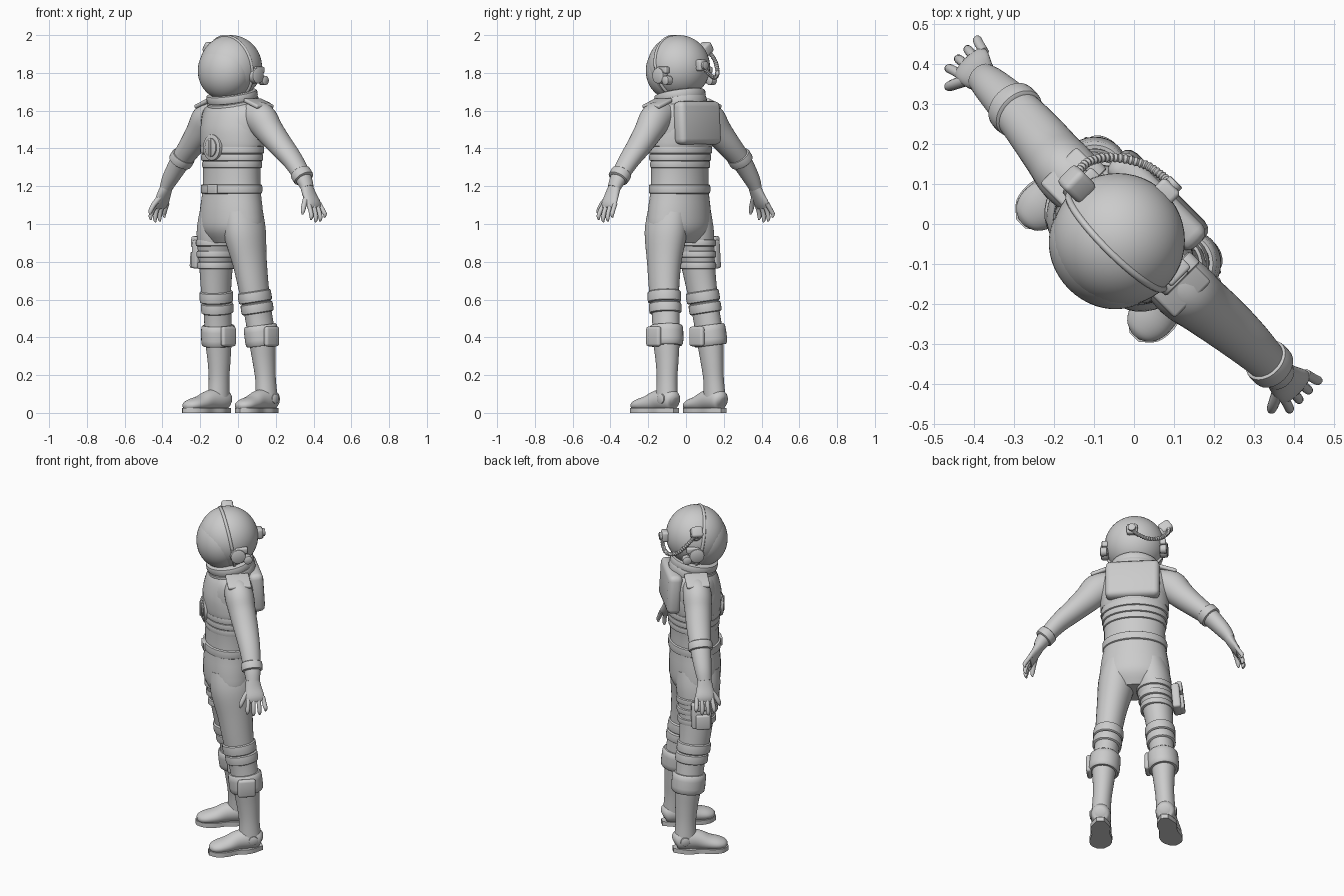
import bpy, bmesh, math
from mathutils import Vector, Matrix

cube = bpy.data.objects.get("Cube")
if cube:
    bpy.data.objects.remove(cube)

GREY = bpy.data.materials.new("suit grey")
GREY.use_nodes = True
GREY.diffuse_color = (0.6, 0.6, 0.6, 1)
GREY.node_tree.nodes["Principled BSDF"].inputs["Base Color"].default_value = (0.6, 0.6, 0.6, 1)
parts = []


def finish(name, bm, angle=40):
    bmesh.ops.recalc_face_normals(bm, faces=bm.faces[:])
    mesh = bpy.data.meshes.new(name)
    bm.to_mesh(mesh)
    bm.free()
    mesh.materials.append(GREY)
    ob = bpy.data.objects.new(name, mesh)
    bpy.context.collection.objects.link(ob)
    bpy.ops.object.select_all(action='DESELECT')
    ob.select_set(True)
    bpy.context.view_layer.objects.active = ob
    bpy.ops.object.shade_smooth_by_angle(angle=math.radians(angle))
    parts.append(ob)
    return ob


def spline(pts, n):
    """Smooth curve through tuples of any length."""
    out, last = [], len(pts) - 1
    for i in range(last):
        a, b, c, d = (pts[max(0, min(last, k))] for k in (i - 1, i, i + 1, i + 2))
        for j in range(n):
            t = j / n
            out.append(tuple(q + t / 2 * (r - p + t * (2*p - 5*q + 4*r - s + t * (3*q - p - 3*r + s)))
                             for p, q, r, s in zip(a, b, c, d)))
    return out + [tuple(pts[-1])]


def loft(name, sections, smooth=4, ref=(0, 1, 0), sides=32, ripple=0):
    """Skin elliptical rings (x, y, z, radius across, radius deep) along a path."""
    rings = spline(sections, smooth) if smooth > 1 else sections
    bm = bmesh.new()
    prev = None
    for i, (x, y, z, r1, r2) in enumerate(rings):
        t = (Vector(rings[min(i + 1, len(rings) - 1)][:3]) - Vector(rings[max(i - 1, 0)][:3])).normalized()
        u = Vector(ref).cross(t).normalized()
        v = t.cross(u)
        k = 1 + ripple * (i % 2)
        ring = []
        for j in range(sides):
            a = math.tau * j / sides
            ring.append(bm.verts.new(Vector((x, y, z)) + u * r1 * k * math.cos(a) + v * r2 * k * math.sin(a)))
        if prev:
            for j in range(sides):
                m = (j + 1) % sides
                bm.faces.new((prev[j], prev[m], ring[m], ring[j]))
        else:
            bm.faces.new(ring)
        prev = ring
    bm.faces.new(prev)
    return finish(name, bm)


def band(name, centre, r1, r2, height, axis=(0, 0, 1), ref=(0, 1, 0), puff=0.008):
    """Rounded sleeve around a limb or body."""
    c, ax = Vector(centre), Vector(axis).normalized()
    rows = ((-.5, 0), (-.42, .8), (-.2, 1), (.2, 1), (.42, .8), (.5, 0))
    return loft(name, [(*(c + ax * height * f), r1 + puff * p, r2 + puff * p) for f, p in rows], 1, ref)


def ball(name, centre, size, tilt=0):
    bm = bmesh.new()
    bmesh.ops.create_uvsphere(bm, u_segments=48, v_segments=28, radius=1)
    bm.transform(Matrix.Translation(centre) @ Matrix.Rotation(tilt, 4, 'X') @ Matrix.Diagonal((*size, 1)))
    return finish(name, bm)


def block(name, centre, size, turn=(0, 0, 0), bevel=0.012):
    bm = bmesh.new()
    bmesh.ops.create_cube(bm, size=1)
    bm.transform(Matrix.Diagonal((*size, 1)))
    bmesh.ops.bevel(bm, geom=bm.edges[:], offset=bevel, segments=3, affect='EDGES', profile=0.5)
    rot = Matrix.Rotation(turn[2], 4, 'Z') @ Matrix.Rotation(turn[1], 4, 'Y') @ Matrix.Rotation(turn[0], 4, 'X')
    bm.transform(Matrix.Translation(centre) @ rot)
    return finish(name, bm)


# Torso, vest and belt
loft("torso", [(0, -.05, .9, .12, .09), (0, -.05, .97, .19, .135), (0, -.05, 1.06, .19, .142),
               (0, -.048, 1.18, .172, .135), (0, -.046, 1.3, .17, .134), (0, -.04, 1.42, .185, .142),
               (0, -.035, 1.53, .195, .145), (0, -.03, 1.61, .185, .12), (0, -.03, 1.66, .1, .09)])
loft("vest", [(0, -.042, 1.41, .184, .144), (0, -.042, 1.42, .19, .152), (0, -.038, 1.5, .188, .157),
              (0, -.036, 1.58, .172, .14), (0, -.03, 1.64, .14, .105), (0, -.03, 1.66, .1, .08)])
band("belt", (0, -.048, 1.185), .172, .137, .05)
block("belt_buckle", (0, -.19, 1.185), (.07, .02, .05), bevel=.006)
for i in range(3):
    band(f"waist_rib_{i}", (0, -.044, 1.315 + .038 * i), .169 + .006 * i, .134 + .004 * i, .037, puff=.007)
band("chest_emblem_rim", (0, -.182, 1.405), .056, .062, .04, (0, 1, 0), (0, 0, 1))
band("chest_emblem", (0, -.2, 1.405), .038, .045, .02, (0, 1, 0), (0, 0, 1), .004)
block("emblem_bar", (0, -.21, 1.405), (.016, .012, .085), bevel=.004)
block("back_pack", (0, .085, 1.535), (.3, .08, .23), (.06, 0, 0), .03)

# Collar and helmet
band("lower_collar", (0, -.035, 1.635), .13, .118, .05, (0, -.25, 1), puff=.014)
band("upper_collar", (0, -.045, 1.675), .125, .12, .045, (0, -.2, 1), puff=.014)
ball("helmet_shell", (0, -.055, 1.832), (.167, .165, .168))
ball("visor", (0, -.092, 1.815), (.157, .138, .158), math.radians(-8))
loft_rim = []
for i in range(49):
    a = math.tau * i / 48
    loft_rim.append((.166 * math.cos(a), -.062 - .03 * math.sin(a), 1.827 + .166 * math.sin(a), .009, .009))
loft("visor_rim", loft_rim, 1, (.01, 1, .2), 10)
for s, side in ((1, "left"), (-1, "right")):
    band(f"{side}_ear_disc", (s * .163, -.03, 1.785), .034, .034, .045, (s, 0, 0), (0, 0, 1))
    band(f"{side}_ear_knob", (s * .165, .025, 1.76), .02, .02, .04, (s, 0, 0), (0, 0, 1), .005)
    block(f"{side}_visor_hinge", (s * .16, -.01, 1.815), (.035, .07, .035), bevel=.008)
block("helmet_lamp", (-.172, -.03, 1.925), (.07, .065, .06), (0, .6, 0), .014)
band("lamp_stub", (-.14, -.03, 1.89), .022, .022, .06, (-1, 0, .8))
block("rear_valve", (0, .112, 1.84), (.06, .05, .06), bevel=.012)
band("valve_cap", (0, .14, 1.84), .018, .018, .02, (0, 1, 0), (0, 0, 1), .004)
loft("breathing_hose", [(-.19, -.015, 1.91, .009, .009), (-.19, .03, 1.86, .009, .009),
                        (-.155, .08, 1.8, .009, .009), (-.09, .122, 1.775, .009, .009),
                        (-.03, .135, 1.8, .009, .009), (0, .13, 1.835, .009, .009)],
     12, (.1, .1, 1), 12, .35)

for s, side in ((1, "left"), (-1, "right")):
    # Arm: shoulder pad, sleeve and cuff
    block(f"{side}_shoulder_pad", (s * .185, -.03, 1.638), (.11, .13, .022), (0, s * .35, 0), .009)
    loft(f"{side}_arm", [(s * .13, -.03, 1.585, .07, .07), (s * .2, -.028, 1.555, .088, .08),
                         (s * .26, -.022, 1.49, .076, .074), (s * .33, -.014, 1.42, .064, .068),
                         (s * .42, -.008, 1.335, .052, .058), (s * .495, -.008, 1.245, .042, .047),
                         (s * .53, -.01, 1.19, .03, .038)])
    cx, cz, cr = ((.487, 1.257, .046) if s > 0 else (.412, 1.345, .055))
    band(f"{side}_cuff", (s * cx, -.008, cz), cr, cr + .005, .05, (s * .66, 0, -.75))
    # Glove with four fingers and a thumb
    loft(f"{side}_palm", [(s * .52, -.01, 1.205, .03, .036), (s * .545, -.01, 1.155, .024, .046),
                          (s * .57, -.005, 1.11, .02, .052), (s * .58, -.003, 1.085, .012, .044)], 4)
    for i in range(4):
        y, drop = -.042 + .027 * i, (0, .012, .008, -.012)[i]
        loft(f"{side}_finger_{i}", [(s * .568, y, 1.11, .012, .012), (s * .592, y * 1.15, 1.07, .012, .012),
                                    (s * .602, y * 1.25, 1.04 - drop, .011, .011),
                                    (s * .598, y * 1.25, 1.022 - drop, .004, .004)], 3, sides=12)
    loft(f"{side}_thumb", [(s * .545, -.03, 1.15, .016, .016), (s * .562, -.066, 1.105, .014, .014),
                           (s * .57, -.084, 1.07, .012, .012), (s * .57, -.088, 1.05, .004, .004)], 3, sides=12)

    # Leg, knee bands and shin cuff
    loft(f"{side}_leg", [(s * .088, -.05, 1.06, .09, .12), (s * .102, -.05, .95, .101, .122),
                         (s * .125, -.038, .8, .085, .098), (s * .142, -.022, .65, .074, .085),
                         (s * .152, 0, .52, .068, .078), (s * .163, .015, .4, .068, .075),
                         (s * .168, .026, .28, .058, .064), (s * .174, .032, .18, .052, .057),
                         (s * .18, .035, .08, .054, .062)])
    band(f"{side}_upper_knee_band", (s * .144, -.018, .615), .076, .086, .06, (s * .1, .12, -1))
    band(f"{side}_lower_knee_band", (s * .149, -.006, .555), .073, .083, .055, (s * .1, .12, -1))
    band(f"{side}_shin_cuff", (s * .162, .014, .41), .077, .084, .11, (s * .08, .1, -1), puff=.01)
    block(f"{side}_shin_pad", (s * .162 + .085, .005, .405), (.03, .1, .105), bevel=.014)

    # Boot and sole
    loft(f"{side}_boot", [(s * .178, .1, .06, .022, .02), (s * .178, .085, .065, .048, .05),
                          (s * .18, .04, .07, .056, .06), (s * .184, -.03, .065, .053, .055),
                          (s * .19, -.09, .05, .058, .042), (s * .196, -.145, .042, .057, .034),
                          (s * .199, -.18, .037, .04, .024), (s * .2, -.195, .035, .014, .01)],
         4, (0, 0, -1))
    outline = spline([(s * .178, .104, .02), (s * .184, .03, .054), (s * .187, -.04, .05),
                      (s * .193, -.11, .063), (s * .198, -.165, .052), (s * .2, -.2, .016)], 4)
    bm = bmesh.new()
    loop = [bm.verts.new((x + w, y, 0)) for x, y, w in outline]
    loop += [bm.verts.new((x - w, y, 0)) for x, y, w in reversed(outline)]
    sole = bmesh.ops.extrude_face_region(bm, geom=[bm.faces.new(loop)])["geom"]
    bmesh.ops.translate(bm, vec=(0, 0, .026), verts=[g for g in sole if isinstance(g, bmesh.types.BMVert)])
    finish(f"{side}_sole", bm)
    band(f"{side}_ankle_disc", (s * .225, .045, .075), .022, .022, .03, (s, 0, 0), (0, 0, 1), .004)

# Holster strapped to the right thigh
for i, z in enumerate((.9, .84, .78)):
    band(f"thigh_strap_{i}", (-.112 - .1 * (.9 - z), -.046 + .06 * (.9 - z), z),
         .095 - .08 * (.9 - z), .115 - .12 * (.9 - z), .036, puff=.007)
block("holster", (-.232, -.045, .84), (.045, .11, .15), (0, .08, 0), .012)
block("holster_flap", (-.245, -.05, .905), (.04, .085, .06), (0, .08, 0), .01)
block("holster_pouch", (-.258, -.05, .81), (.035, .08, .085), (0, .08, 0), .01)

# Turn the whole figure to its three-quarter stance
for ob in parts:
    ob.data.transform(Matrix.Rotation(math.radians(-45), 4, 'Z'))
